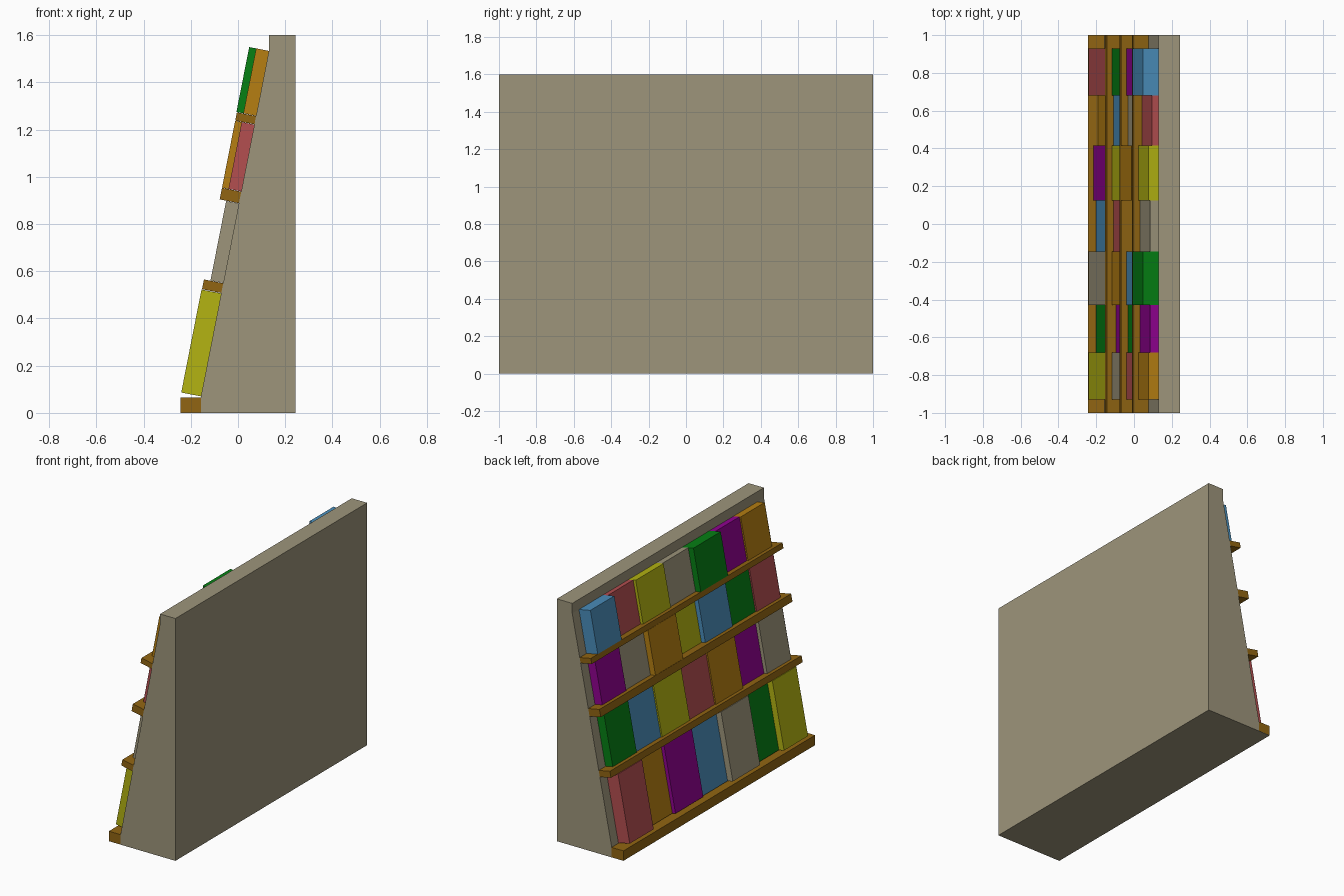
import bpy
from mathutils import Color, Vector

if "Cube" in bpy.data.objects:
    bpy.data.objects.remove(bpy.data.objects["Cube"])

# Colours as 0-255 screen values, converted to linear
COLORS = {
    "stone": (157, 149, 123), "wood": (145, 101, 18),
    "red": (180, 78, 80), "brown": (182, 127, 18),
    "purple": (145, 2, 145), "blue": (74, 142, 187),
    "green": (6, 128, 20), "yellow": (180, 180, 18),
}
mats = {}
for key, rgb in COLORS.items():
    mats[key] = bpy.data.materials.new(key)
    linear = Color([c / 255 for c in rgb]).from_srgb_to_scene_linear()
    mats[key].diffuse_color = (*linear, 1)


def prism(name, profile, y0, y1, color):
    """Extrude an x-z profile (counter-clockwise seen from the front) along y."""
    n = len(profile)
    verts = [(x, y, z) for y in (y0, y1) for x, z in profile]
    faces = [tuple(range(n)), tuple(range(2 * n - 1, n - 1, -1))]
    faces += [(i, i + n, (i + 1) % n + n, (i + 1) % n) for i in range(n)]
    me = bpy.data.meshes.new(name)
    me.from_pydata(verts, [], faces)
    me.materials.append(mats[color])
    ob = bpy.data.objects.new(name, me)
    bpy.context.collection.objects.link(ob)
    # Make every face point outwards
    import bmesh
    bm = bmesh.new()
    bm.from_mesh(me)
    bmesh.ops.recalc_face_normals(bm, faces=bm.faces)
    bm.to_mesh(me)
    bm.free()
    return ob


# Sloping display face, running up from LOW to HIGH
LOW, HIGH = Vector((-0.157, 0.07)), Vector((0.131, 1.534))
UP = (HIGH - LOW).normalized()
OUT = Vector((-UP.y, UP.x))
FRONT = -0.243


def on_slope(z):
    return LOW + UP * ((z - LOW.y) / UP.y)


def leaning_box(name, z0, z1, depth, y0, y1, color):
    a, b = on_slope(z0), on_slope(z1)
    prism(name, [a, a + OUT * depth, b + OUT * depth, b][::-1], y0, y1, color)


# Wedge-shaped stand, its underside reaching below the base ledge
prism("stand", [(FRONT, 0), (0.243, 0), (0.243, 1.6), (HIGH.x, 1.6), HIGH, LOW,
                (LOW.x, 0.002), (FRONT, 0.002)], -1, 1, "stone")

# Shelves: one flat base ledge and three tilted ones
prism("base_ledge", [(FRONT, 0.002), (LOW.x, 0.002), (LOW.x, 0.066), (FRONT, 0.066)],
      -1, 1, "wood")
for i, (z0, z1) in enumerate([(0.508, 0.549), (0.888, 0.937), (1.222, 1.257)]):
    leaning_box(f"ledge_{i + 1}", z0, z1, 0.083, -1, 1, "wood")

# Books: seven slots per row, each with colour and thickness
SLOTS = [0.93, 0.68, 0.415, 0.125, -0.145, -0.43, -0.68, -0.93]
ROWS = [
    (0.07, 0.506, "red brown purple blue stone green yellow",
     (0.085, 0.035, 0.058, 0.046, 0.085, 0.046, 0.085)),
    (0.55, 0.887, "green blue yellow red brown purple stone",
     (0.055, 0.046, 0.055, 0.046, 0.055, 0.032, 0.055)),
    (0.938, 1.221, "purple stone brown yellow blue green red",
     (0.055, 0.046, 0.083, 0.026, 0.055, 0.046, 0.055)),
    (1.258, 1.533, "blue red yellow stone green purple brown",
     (0.085, 0.036, 0.055, 0.046, 0.085, 0.046, 0.055)),
]
for r, (z0, z1, colors, depths) in enumerate(ROWS):
    for s, (color, depth) in enumerate(zip(colors.split(), depths)):
        leaning_box(f"book_{r + 1}_{s + 1}", z0, z1, depth,
                    SLOTS[s + 1], SLOTS[s], color)

for m in bpy.data.materials:
    if m.users and not m.is_grease_pencil:
        m.use_nodes = True
        m.node_tree.nodes["Principled BSDF"].inputs["Base Color"].default_value = m.diffuse_color
